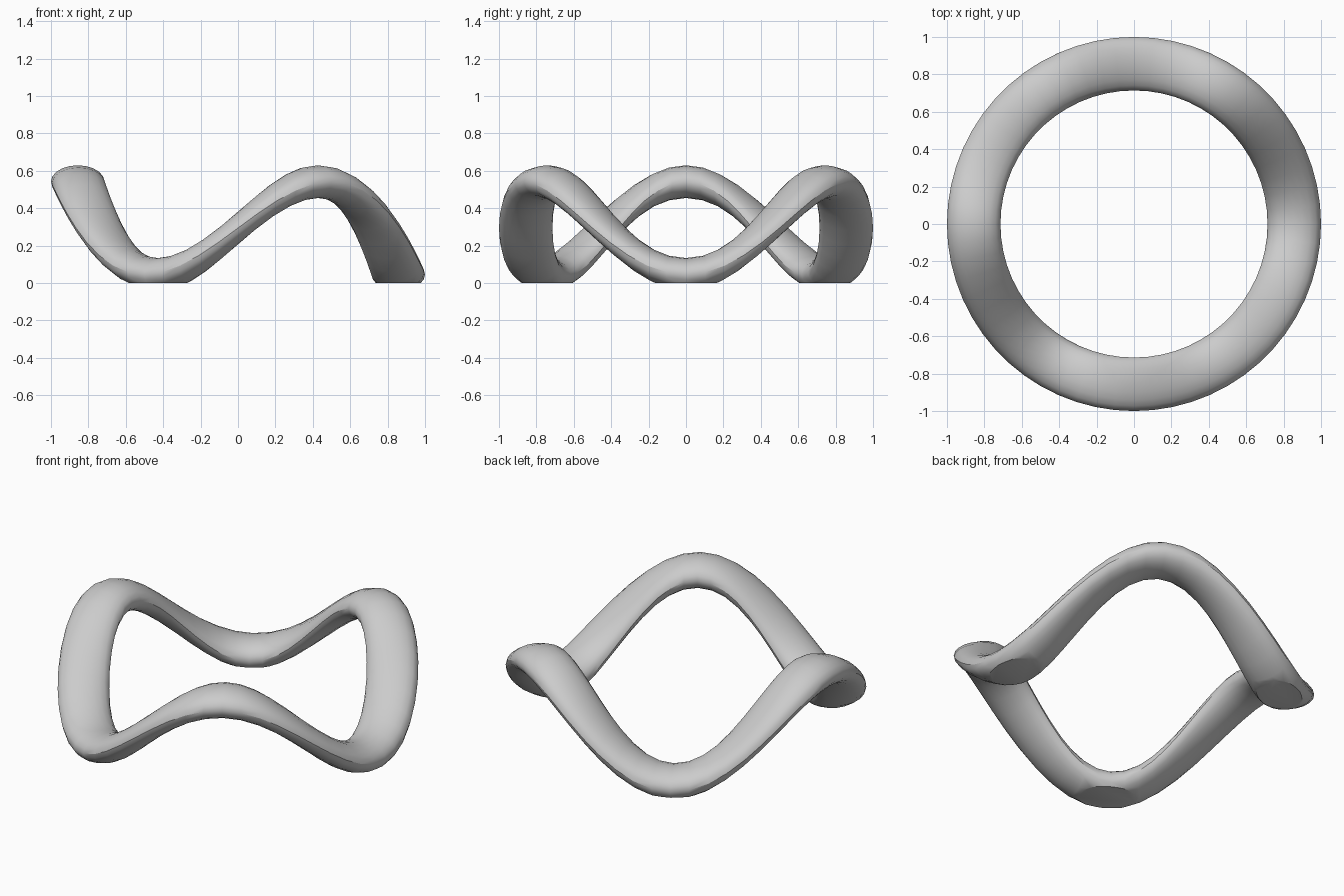
import bpy, bmesh, math

if "Cube" in bpy.data.objects:
    bpy.data.objects.remove(bpy.data.objects["Cube"])

# Wavy ring: an oval section swept round a circle that rises and dips three times
R, HALF_W, HALF_H = 0.857, 0.143, 0.0875
MID, WAVE = 0.294, 0.248
AROUND, SECTION = 60, 20

bm = bmesh.new()
rings = []
for i in range(AROUND):
    a = 2 * math.pi * i / AROUND
    height = MID - WAVE * math.cos(3 * a)
    ring = []
    for j in range(SECTION):
        b = 2 * math.pi * j / SECTION
        r = R + HALF_W * math.cos(b)
        ring.append(bm.verts.new((r * math.cos(a), r * math.sin(a),
                                  height + HALF_H * math.sin(b))))
    rings.append(ring)
for i in range(AROUND):
    p, q = rings[i], rings[(i + 1) % AROUND]
    for j in range(SECTION):
        k = (j + 1) % SECTION
        bm.faces.new((p[j], q[j], q[k], p[k]))

# Three flat feet, cut at the ground and capped
cut = bmesh.ops.bisect_plane(bm, geom=bm.verts[:] + bm.edges[:] + bm.faces[:],
                             plane_co=(0, 0, 0), plane_no=(0, 0, 1), clear_inner=True)
rim = [e for e in cut["geom_cut"] if isinstance(e, bmesh.types.BMEdge)]
bmesh.ops.holes_fill(bm, edges=rim, sides=0)
bmesh.ops.recalc_face_normals(bm, faces=bm.faces[:])

mesh = bpy.data.meshes.new("wavy_ring")
bm.to_mesh(mesh)
bm.free()
ring_obj = bpy.data.objects.new("wavy_ring", mesh)
bpy.context.collection.objects.link(ring_obj)

# Plain grey finish
grey = bpy.data.materials.new("light grey")
grey.diffuse_color = (0.6, 0.6, 0.6, 1)
grey.use_nodes = True
grey.node_tree.nodes["Principled BSDF"].inputs["Base Color"].default_value = grey.diffuse_color
mesh.materials.append(grey)

bpy.context.view_layer.objects.active = ring_obj
ring_obj.select_set(True)
bpy.ops.object.shade_smooth_by_angle(angle=math.radians(30))
